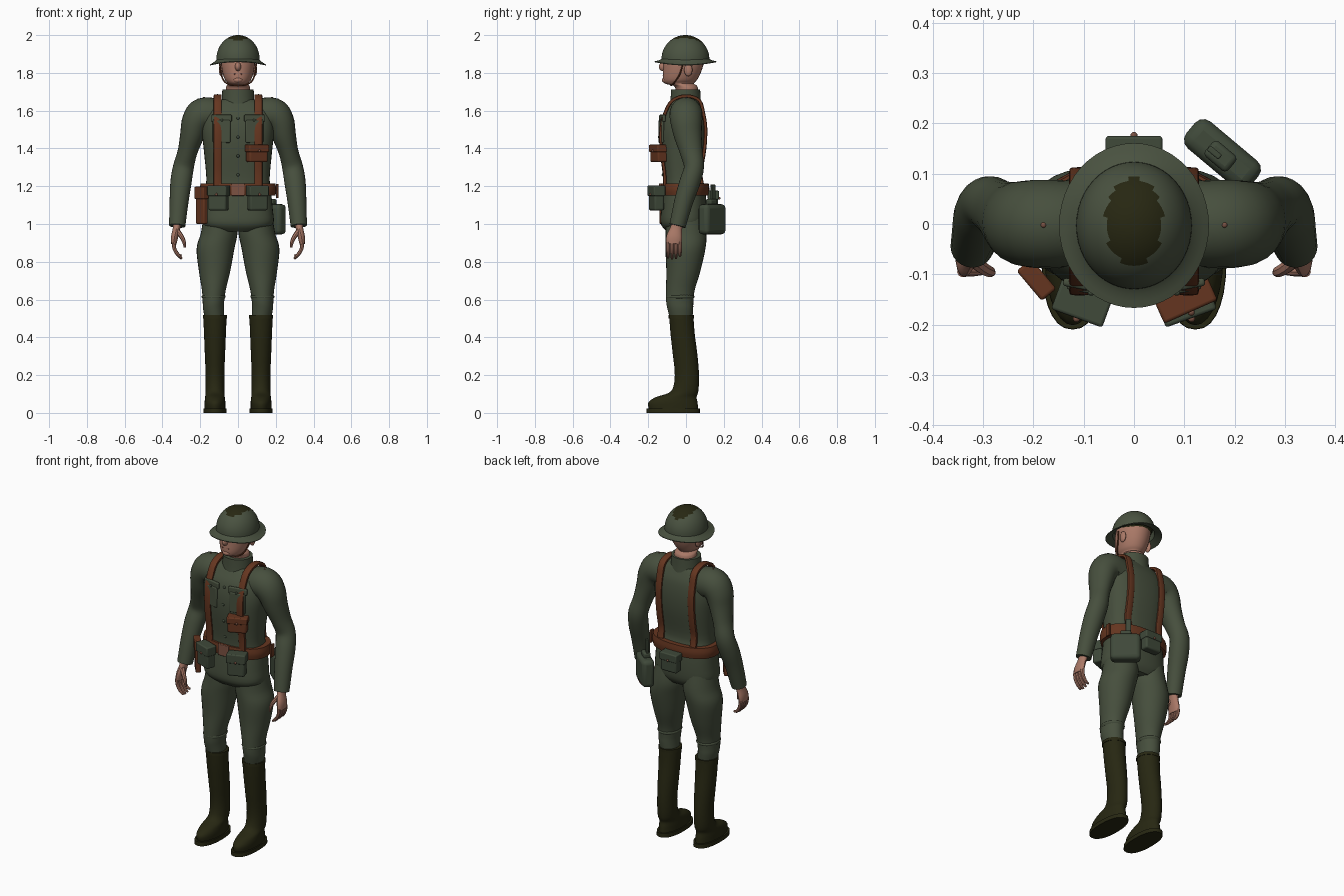
import bpy, bmesh, math
from mathutils import Vector, Matrix

if "Cube" in bpy.data.objects:
    bpy.data.objects.remove(bpy.data.objects["Cube"])


def material(name, r, g, b):
    m = bpy.data.materials.new(name)
    m.use_nodes = True
    m.diffuse_color = (r, g, b, 1)
    m.node_tree.nodes["Principled BSDF"].inputs["Base Color"].default_value = (r, g, b, 1)
    return m


CLOTH = material("field green", .062, .078, .047)
STEEL = material("helmet green", .068, .085, .052)
CANVAS = material("canvas green", .05, .067, .042)
LEATHER = material("brown leather", .13, .036, .014)
BRASS = material("dull copper", .2, .085, .055)
SKIN = material("skin", .4, .19, .135)
DARK = material("dark boot leather", .02, .02, .006)
LIP = material("lips", .24, .08, .06)


def finish(name, bm, mats, mirror=False, bevel=0.0, angle=40):
    bmesh.ops.recalc_face_normals(bm, faces=bm.faces)
    mesh = bpy.data.meshes.new(name)
    bm.to_mesh(mesh)
    bm.free()
    for m in mats:
        mesh.materials.append(m)
    for p in mesh.polygons:
        p.use_smooth = True
    mesh.set_sharp_from_angle(angle=math.radians(angle))
    ob = bpy.data.objects.new(name, mesh)
    bpy.context.collection.objects.link(ob)
    if bevel:
        mod = ob.modifiers.new("Bevel", "BEVEL")
        mod.width, mod.segments = bevel, 3
    if mirror:
        mod = ob.modifiers.new("Mirror", "MIRROR")
        mod.use_mirror_merge = False
    return ob


def spline(rows, steps=4):
    """Smooth curve through rows of numbers."""
    out = []
    for i in range(len(rows) - 1):
        p0, p1 = rows[max(i - 1, 0)], rows[i]
        p2, p3 = rows[i + 1], rows[min(i + 2, len(rows) - 1)]
        for s in range(steps):
            t = s / steps
            out.append([b + .5 * t * (c - a + t * (2*a - 5*b + 4*c - d + t * (3*(b - c) + d - a)))
                        for a, b, c, d in zip(p0, p1, p2, p3)])
    return out + [list(rows[-1])]


def add_tube(bm, rows, n=24, power=2, ref=(1, 0, 0), flat=False, steps=4):
    """Loft of rings x, y, z, radius along ref, radius across it."""
    pts = spline(rows, steps)
    rings = []
    for i, (x, y, z, a, b) in enumerate(pts):
        t = Vector((0, 0, 1))
        if not flat:
            t = (Vector(pts[min(i + 1, len(pts) - 1)][:3]) - Vector(pts[max(i - 1, 0)][:3])).normalized()
        u = Vector(ref)
        u = (u - t * u.dot(t)).normalized()
        v = t.cross(u)
        ring = []
        for k in range(n):
            c, s = math.cos(math.tau * k / n), math.sin(math.tau * k / n)
            c = math.copysign(abs(c) ** (2 / power), c)
            s = math.copysign(abs(s) ** (2 / power), s)
            ring.append(bm.verts.new(Vector((x, y, z)) + u * a * c + v * b * s))
        rings.append(ring)
    for r, q in zip(rings, rings[1:]):
        for k in range(n):
            bm.faces.new((r[k], r[(k + 1) % n], q[(k + 1) % n], q[k]))
    bm.faces.new(rings[0][::-1])
    bm.faces.new(rings[-1])


def tube(name, rows, mat, mirror=False, **kw):
    bm = bmesh.new()
    add_tube(bm, rows, **kw)
    return finish(name, bm, [mat], mirror)


def box(name, loc, size, mat, turn=0, bevel=.006, mirror=False):
    bm = bmesh.new()
    m = Matrix.Translation(loc) @ Matrix.Rotation(math.radians(turn), 4, "Z") @ Matrix.Diagonal((*size, 1))
    bmesh.ops.create_cube(bm, size=1, matrix=m)
    return finish(name, bm, [mat], mirror, bevel)


def ball(name, loc, size, mat, mirror=False):
    bm = bmesh.new()
    m = Matrix.Translation(loc) @ Matrix.Diagonal((*size, 1))
    bmesh.ops.create_uvsphere(bm, u_segments=16, v_segments=10, radius=1, matrix=m)
    return finish(name, bm, [mat], mirror)


# Jacket body, collar and sleeves
TORSO = [(0, -.01, .96, .13, .09), (0, -.015, 1.0, .186, .118), (0, -.012, 1.08, .184, .12),
         (0, -.01, 1.18, .174, .112), (0, -.018, 1.25, .168, .104), (0, -.016, 1.4, .182, .124),
         (0, -.014, 1.5, .192, .126), (0, -.01, 1.58, .182, .112), (0, -.004, 1.63, .15, .085),
         (0, 0, 1.658, .1, .066)]
POWER = 2.5
tube("jacket", TORSO, CLOTH, n=40, power=POWER, flat=True)


def torso_y(x, z, side):
    r = min(spline(TORSO, 16), key=lambda q: abs(q[2] - z))
    return r[1] + side * r[4] * max(0, 1 - abs(x / r[3]) ** POWER) ** (1 / POWER)


tube("collar", [(0, -.002, 1.6, .092, .086), (0, -.002, 1.66, .086, .08), (0, -.002, 1.712, .083, .077)],
     CLOTH, n=32, flat=True)
tube("sleeve", [(.05, 0, 1.56, .08, .08), (.12, 0, 1.575, .086, .088), (.185, 0, 1.578, .088, .09),
                (.222, .002, 1.54, .084, .077), (.243, .01, 1.47, .074, .064), (.268, .028, 1.38, .06, .052),
                (.289, .042, 1.3, .053, .055), (.302, .02, 1.22, .055, .056), (.312, -.012, 1.12, .05, .05),
                (.322, -.045, .99, .043, .043)], CLOTH, mirror=True, ref=(0, 1, 0))
for z in (1.26, 1.36, 1.46, 1.56):
    ball("jacket_button", (0, torso_y(0, z, -1), z), (.008, .006, .008), CANVAS)
ball("shoulder_button", (.18, -.002, 1.667), (.006, .006, .006), BRASS, mirror=True)

# Chest pockets with flaps
box("chest_pocket", (.087, torso_y(.087, 1.49, -1) + .002, 1.49), (.095, .014, .12), CLOTH, 11, mirror=True)
box("pocket_flap", (.087, torso_y(.087, 1.56, -1) - .003, 1.56), (.11, .016, .038), CLOTH, 11, mirror=True)
ball("pocket_button", (.085, torso_y(.087, 1.55, -1) - .013, 1.55), (.007, .005, .007), CANVAS, mirror=True)

# Hands
bm = bmesh.new()
add_tube(bm, [(.322, -.044, 1.01, .03, .024), (.326, -.052, .975, .032, .02), (.336, -.062, .93, .042, .019),
              (.34, -.065, .895, .04, .015)], n=14, ref=(0, 1, 0))
for i, drop in enumerate((.006, 0, .004, .016)):
    y = -.095 + i * .021
    add_tube(bm, [(.341, y, .905, .011, .011), (.336, y, .868, .01, .01), (.318, y, .838, .009, .009),
                  (.298, y, .815 + drop, .006, .006)], n=8, ref=(0, 1, 0))
add_tube(bm, [(.322, -.07, .965, .015, .014), (.3, -.088, .935, .013, .012), (.286, -.095, .905, .011, .01),
              (.281, -.097, .875, .006, .006)], n=8, ref=(0, 1, 0))
finish("hand", bm, [SKIN], True)

# Trousers
tube("trouser_leg", [(.093, -.005, 1.04, .09, .1), (.1, 0, .95, .097, .108), (.119, -.003, .87, .1, .106),
                     (.124, -.014, .75, .083, .09), (.128, -.03, .65, .063, .076), (.13, -.033, .59, .057, .072),
                     (.13, -.03, .55, .055, .068), (.123, -.025, .49, .05, .058)],
     CLOTH, mirror=True, n=28, flat=True)
tube("knee_fold", [(.129, -.031, .625, .058, .07), (.129, -.031, .615, .064, .076), (.129, -.031, .605, .058, .07)],
     CLOTH, mirror=True, flat=True)

# Boots
tube("boot", [(.122, -.066, .02, .055, .131), (.122, -.069, .055, .055, .13), (.122, -.052, .083, .052, .108),
              (.122, -.012, .108, .05, .076), (.122, .002, .15, .05, .066), (.122, .004, .22, .05, .064),
              (.122, -.006, .32, .054, .065), (.122, -.018, .42, .058, .064), (.122, -.025, .515, .062, .064)],
     DARK, mirror=True, n=28, flat=True)
tube("boot_cuff", [(.122, -.025, .5, .064, .067), (.122, -.025, .518, .064, .067)], DARK, mirror=True, flat=True)
tube("boot_sole", [(.122, -.068, 0, .062, .142), (.122, -.068, .024, .061, .141)],
     DARK, mirror=True, n=28, power=2.3, flat=True, steps=1)

# Head
tube("head", [(0, .004, 1.66, .066, .06), (0, .002, 1.725, .063, .06), (0, -.034, 1.743, .054, .076),
              (0, -.031, 1.765, .07, .091), (0, -.02, 1.81, .084, .102), (0, -.01, 1.87, .09, .106),
              (0, -.004, 1.93, .075, .085), (0, 0, 1.955, .04, .045)], SKIN, n=28, flat=True)
ball("nose", (0, -.118, 1.833), (.016, .026, .024), SKIN)
ball("chin", (0, -.108, 1.762), (.026, .02, .016), SKIN)
box("mouth", (0, -.117, 1.793), (.044, .009, .006), LIP, bevel=.002)
ball("ear", (.089, .012, 1.815), (.012, .022, .033), SKIN, mirror=True)
ball("hair", (0, .014, 1.895), (.094, .092, .062), DARK)

# Helmet: a spun profile with drooping sides and a worn crown
profile = [(math.sin(a) * .115, 1.872 + .128 * math.cos(a)) for a in (i * math.pi / 32 for i in range(1, 17))]
profile += [(.124, 1.864), (.138, 1.857), (.149, 1.852), (.148, 1.848), (.136, 1.852), (.11, 1.864), (.105, 1.9)]
bm = bmesh.new()
N = 48
rings = []
for r, z in profile:
    ring = []
    for k in range(N):
        c, s = math.cos(math.tau * k / N), math.sin(math.tau * k / N)
        droop = .009 * math.cos(math.tau * 2 * k / N) * max(0, (r - .1) / .05)
        ring.append(bm.verts.new((r * c, -.003 + r * s * 1.1, z - droop)))
    rings.append(ring)
for p, q in zip(rings, rings[1:]):
    for k in range(N):
        bm.faces.new((p[k], p[(k + 1) % N], q[(k + 1) % N], q[k]))
bm.faces.new(rings[0])
bm.faces.new(rings[-1])
for f in bm.faces:
    c = f.calc_center_median()
    if c.z > 1.95 and (c.x / .057) ** 2 + ((c.y - .005) / .087) ** 2 < 1:
        f.material_index = 1
finish("helmet", bm, [STEEL, DARK])
tube("chin_strap", [(x, y, z, .004, .004) for x, y, z in
                    ((.098, -.015, 1.86), (.09, -.03, 1.8), (.074, -.055, 1.757), (.042, -.072, 1.738),
                     (0, -.08, 1.733))], LEATHER, mirror=True, n=8, ref=(0, 1, 0))

# Belt, buckle and shoulder straps
tube("belt", [(0, -.006, 1.15, .198, .126), (0, -.006, 1.182, .203, .13), (0, -.006, 1.214, .198, .126)],
     LEATHER, n=40, power=2.3, flat=True)
box("belt_buckle", (0, -.137, 1.182), (.07, .012, .066), BRASS, bevel=.004)
X = .108
path = [(X, torso_y(X, z, -1) - .005, z) for z in (1.19, 1.27, 1.35, 1.43, 1.51, 1.58)]
path += [(X, -.074, 1.652), (X, 0, 1.678), (X, .07, 1.654)]
path += [(X, torso_y(X, z, 1) + .005, z) for z in (1.58, 1.51, 1.43, 1.35, 1.27, 1.19)]
tube("shoulder_strap", [(*p, .021, .009) for p in path], LEATHER, mirror=True, n=12, power=4)


# Pouches with lids
def pouch(name, loc, size, mat, turn, mirror=False):
    x, y, z = loc
    w, d, h = size
    box(name, loc, size, mat, turn, .01, mirror)
    box(name + "_lid", (x, y, z + h * .3), (w + .008, d + .01, h * .42), mat, turn, .006, mirror)
    a = math.radians(turn)
    out = d / 2 + .006
    ball(name + "_stud", (x + math.sin(a) * out, y - math.cos(a) * out, z + h * .15), (.007, .007, .007), BRASS, mirror)


pouch("belt_pouch", (.103, -.157, 1.137), (.1, .055, .13), CANVAS, 20, True)
pouch("chest_pouch", (.1, -.145, 1.373), (.108, .055, .092), LEATHER, 24)
pouch("back_pouch", (0, .145, 1.12), (.105, .05, .11), CANVAS, 180)

# Holster on the right hip
box("holster", (-.192, -.108, 1.095), (.07, .03, .19), LEATHER, -50, .008)
box("holster_flap", (-.194, -.111, 1.165), (.078, .038, .065), LEATHER, -50, .006)

# Flask on the left rear hip
box("flask", (.176, .138, 1.025), (.165, .07, .16), CANVAS, -40, .022)
box("flask_cap", (.172, .135, 1.115), (.06, .04, .035), CANVAS, -40, .01)
box("flask_hanger", (.16, .142, 1.15), (.03, .012, .12), CANVAS, -40, .003)
box("side_hanger", (.208, .03, 1.175), (.012, .03, .075), LEATHER, 0, .003)
